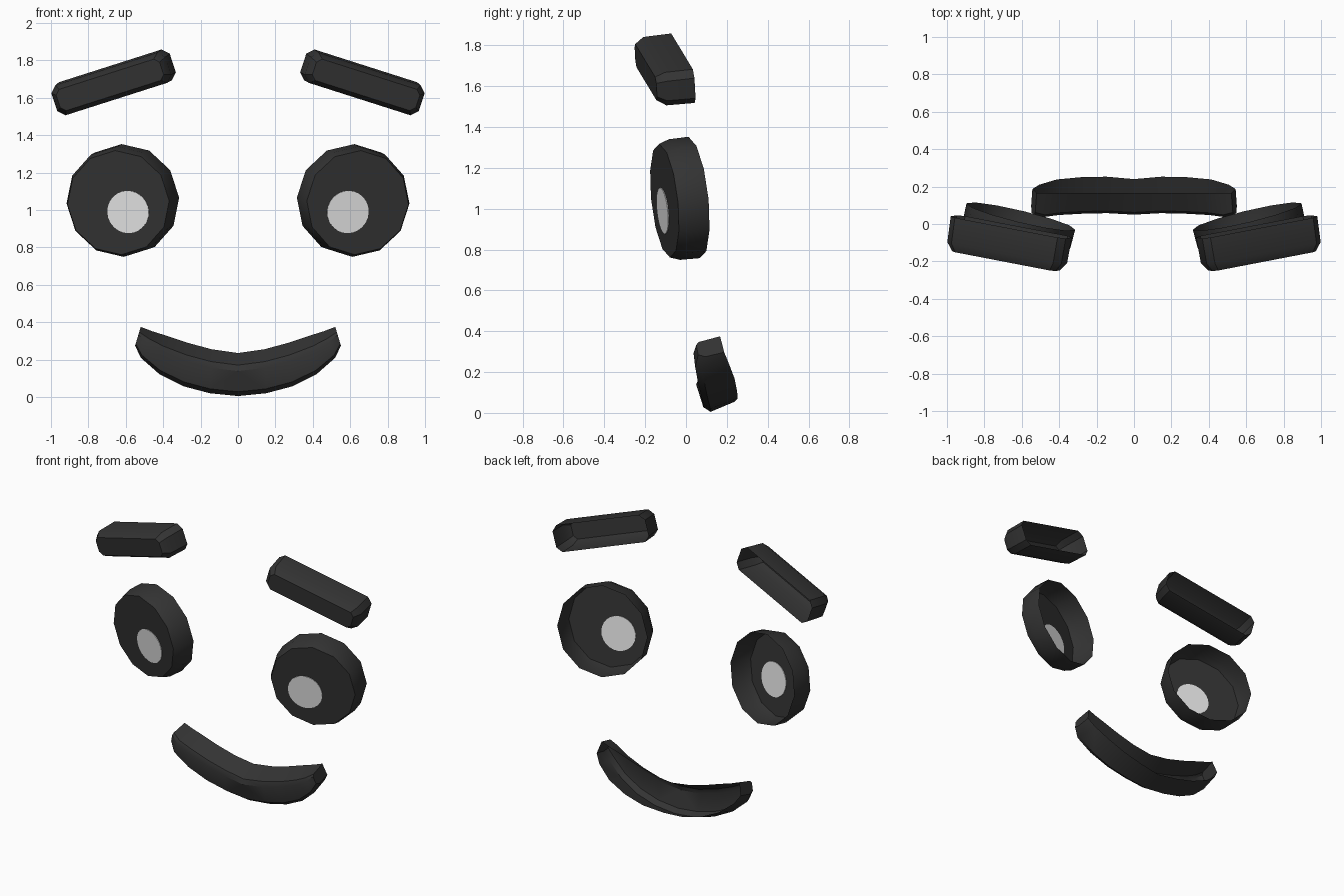
import bpy, bmesh, math
from mathutils import Matrix, Vector

if "Cube" in bpy.data.objects:
    bpy.data.objects.remove(bpy.data.objects["Cube"])


def material(name, value):
    m = bpy.data.materials.new(name)
    m.diffuse_color = (value, value, value, 1)
    m.use_nodes = True
    m.node_tree.nodes["Principled BSDF"].inputs["Base Color"].default_value = m.diffuse_color
    return m


DARK = material("charcoal", 0.033)
LIGHT = material("light grey", 0.8)


def finish(name, bm, mat, merge=False):
    """Turn a right-hand half into an object mirrored across x = 0."""
    bmesh.ops.recalc_face_normals(bm, faces=bm.faces)
    me = bpy.data.meshes.new(name)
    bm.to_mesh(me)
    bm.free()
    me.materials.append(mat)
    me.shade_smooth()
    me.set_sharp_from_angle(angle=math.radians(35))
    ob = bpy.data.objects.new(name, me)
    bpy.context.collection.objects.link(ob)
    mod = ob.modifiers.new("mirror", 'MIRROR')
    mod.use_mirror_merge = merge
    mod.use_clip = merge
    return ob


def frame(loc, yaw, pitch, roll=0):
    r = math.radians
    return (Matrix.Translation(loc) @ Matrix.Rotation(r(yaw), 4, 'Z')
            @ Matrix.Rotation(r(pitch), 4, 'X') @ Matrix.Rotation(r(roll), 4, 'Y'))


def shell(name, mat, rings, mtx, closed_back=False):
    """Loft rings of (outline, depth) from back to front and cap the front."""
    bm = bmesh.new()
    loops = [[bm.verts.new(mtx @ Vector((u, -d, v))) for u, v in pts] for pts, d in rings]
    n = len(loops[0])
    for a, b in zip(loops, loops[1:]):
        for i in range(n):
            j = (i + 1) % n
            bm.faces.new((a[i], a[j], b[j], b[i]))
    bm.faces.new(loops[-1])
    if closed_back:
        bm.faces.new(loops[0][::-1])
    return finish(name, bm, mat)


def circle(r, n, cu=0, cv=0, start=0):
    return [(cu + r * math.cos(start + math.tau * i / n),
             cv + r * math.sin(start + math.tau * i / n)) for i in range(n)]


def bar(hu, hv, c):
    """Rectangle with clipped corners."""
    return [(hu, -hv + c), (hu, hv - c), (hu - c, hv), (-hu + c, hv),
            (-hu, hv - c), (-hu, -hv + c), (-hu + c, -hv), (hu - c, -hv)]


# Eyes: shallow twelve-sided cups, open at the back
eye = frame((0.605, 0.04, 1.055), 13.5, 6)
a0 = math.radians(-2)
shell("eyes", DARK, [(circle(0.299, 12, start=a0), 0),
                     (circle(0.297, 12, start=a0), 0.10),
                     (circle(0.28, 12, start=a0), 0.15)], eye)

# Pupils: thin discs let into the cup fronts, seen from both sides
disc = circle(0.114, 24, -0.053, -0.05)
shell("pupils", LIGHT, [(disc, 0.146), (disc, 0.154)], eye, closed_back=True)

# Eyebrows: slanted chamfered bars, open at the back
brow = frame((0.656, -0.015, 1.688), 9, 6, 17.5)
shell("eyebrows", DARK, [(bar(0.328, 0.087, 0.035), 0),
                         (bar(0.325, 0.085, 0.035), 0.14),
                         (bar(0.295, 0.06, 0.025), 0.185)], brow)

# Mouth: curved trough, half profile mirrored
# station: top x, top z, bottom x, bottom z, front top y, front low y, back low y
stations = [
    (0.00, 0.235, 0.00, 0.005, 0.050, 0.085, 0.240),
    (0.14, 0.255, 0.15, 0.020, 0.058, 0.085, 0.253),
    (0.27, 0.290, 0.29, 0.057, 0.055, 0.075, 0.250),
    (0.39, 0.330, 0.42, 0.122, 0.048, 0.060, 0.238),
    (0.46, 0.352, 0.52, 0.210, 0.037, 0.045, 0.210),
    (0.52, 0.375, 0.55, 0.275, 0.050, 0.060, 0.187),
]
bm = bmesh.new()
rows = []
for tx, tz, bx, bz, yt, yl, yb in stations:
    # (fraction up from bottom to top, y)
    section = [(1.0, 0.167), (0.72, yt + 0.012), (0.58, yt), (0.1, yl),
               (0.0, yl + 0.035), (0.22, yb)]
    rows.append([bm.verts.new((bx + (tx - bx) * t, y, bz + (tz - bz) * t))
                 for t, y in section])
for a, b in zip(rows, rows[1:]):
    for i in range(len(a) - 1):
        bm.faces.new((a[i], a[i + 1], b[i + 1], b[i]))
bm.faces.new(rows[-1])
finish("mouth", bm, DARK, merge=True)
